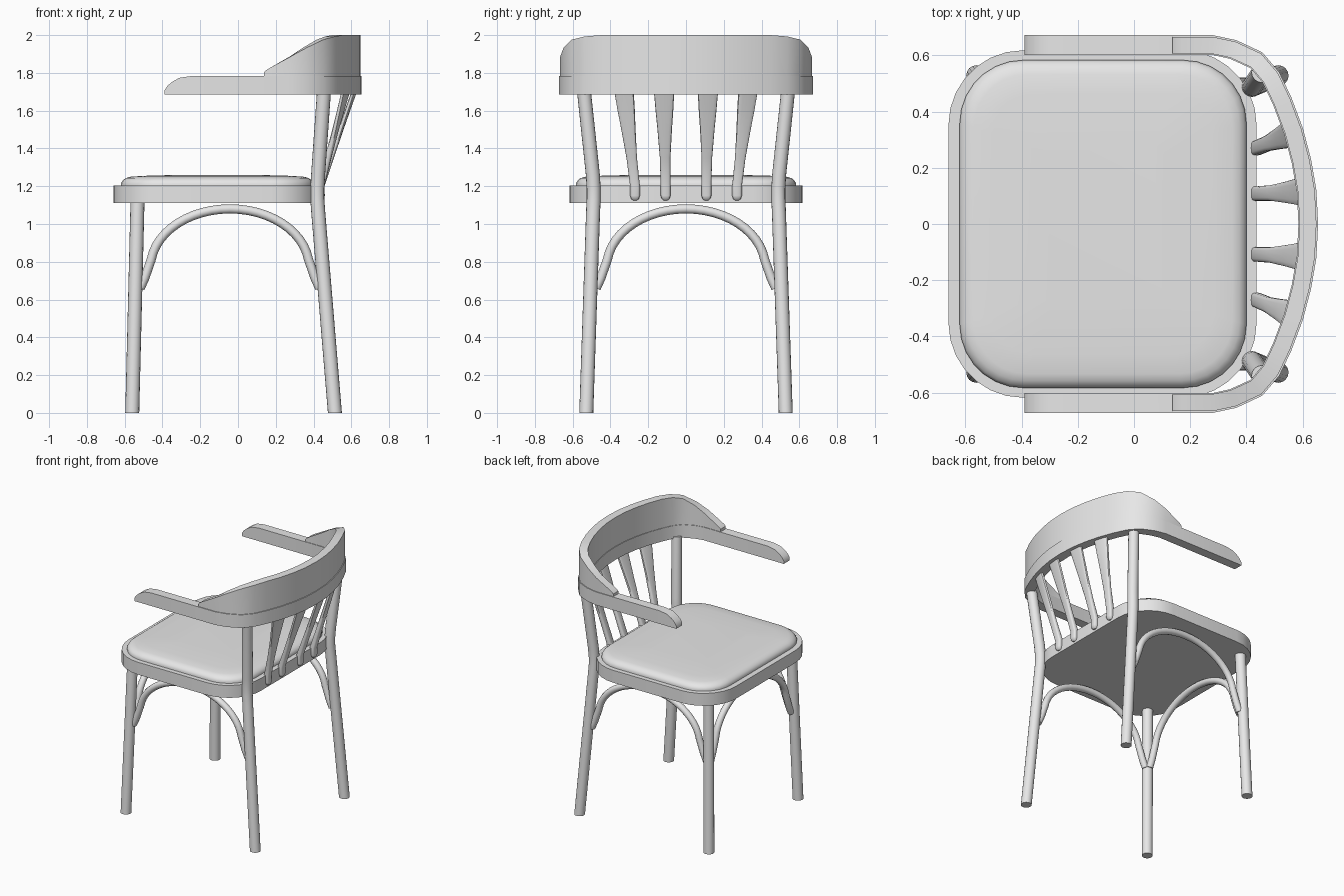
import bpy, bmesh, math
from mathutils import Vector

cube = bpy.data.objects.get("Cube")
if cube:
    bpy.data.objects.remove(cube, do_unlink=True)

grey = bpy.data.materials.new("plain_grey")
grey.use_nodes = True
grey.diffuse_color = (0.8, 0.8, 0.8, 1)
grey.node_tree.nodes["Principled BSDF"].inputs["Base Color"].default_value = grey.diffuse_color


def loft(name, rings, angle=35):
    """Skin a list of equal closed rings, cap both ends and smooth."""
    bm = bmesh.new()
    loops = [[bm.verts.new(p) for p in ring] for ring in rings]
    n = len(loops[0])
    for a, b in zip(loops, loops[1:]):
        for i in range(n):
            j = (i + 1) % n
            bm.faces.new((a[i], a[j], b[j], b[i]))
    bm.faces.new(loops[0][::-1])
    bm.faces.new(loops[-1])
    bmesh.ops.recalc_face_normals(bm, faces=bm.faces)
    mesh = bpy.data.meshes.new(name)
    bm.to_mesh(mesh)
    bm.free()
    mesh.materials.append(grey)
    obj = bpy.data.objects.new(name, mesh)
    bpy.context.collection.objects.link(obj)
    bpy.ops.object.select_all(action='DESELECT')
    obj.select_set(True)
    bpy.context.view_layer.objects.active = obj
    bpy.ops.object.shade_smooth_by_angle(angle=math.radians(angle))
    return obj


def tube(name, points, radius, side, sides=16):
    """Round rod along points; side is a direction never parallel to the path."""
    pts = [Vector(p) for p in points]
    rings = []
    for i, p in enumerate(pts):
        t = (pts[min(i + 1, len(pts) - 1)] - pts[max(i - 1, 0)]).normalized()
        if i in (0, len(pts) - 1) and name.endswith("leg"):
            t = Vector((0, 0, 1))  # feet and tops cut level
        u = Vector(side).cross(t).normalized()
        v = t.cross(u)
        rings.append([p + radius * (u * math.cos(a) + v * math.sin(a))
                      for a in (math.tau * k / sides for k in range(sides))])
    return loft(name, rings)


def rounded_rect(cx, hx, hy, r, z, segs=7):
    ring = []
    for q, (sx, sy) in enumerate(((1, 1), (-1, 1), (-1, -1), (1, -1))):
        for k in range(segs + 1):
            a = math.pi / 2 * (q + k / segs)
            ring.append((cx + sx * (hx - r) + r * math.cos(a),
                         sy * (hy - r) + r * math.sin(a), z))
    return ring


def lerp(table, x):
    """Piecewise linear lookup in sorted (x, value) pairs."""
    if x <= table[0][0]:
        return table[0][1]
    for (x0, v0), (x1, v1) in zip(table, table[1:]):
        if x <= x1:
            return v0 + (v1 - v0) * (x - x0) / (x1 - x0)
    return table[-1][1]


# Seat frame and padded cushion
loft("seat_frame", [rounded_rect(-0.112, 0.548, 0.618, 0.265, z) for z in (1.11, 1.203)])
pad = [(0, 1.2), (0, 1.215), (0.008, 1.23), (0.025, 1.243), (0.05, 1.25), (0.12, 1.255), (0.3, 1.26)]
loft("seat_cushion", [rounded_rect(-0.11, 0.51 - i, 0.583 - i, max(0.225 - i * 0.7, 0.03), z)
                      for i, z in pad], 50)

# Legs: short front pair, bent rear pair reaching the rail
rear = [(0.513, 0.528, 0), (0.425, 0.492, 1.06), (0.42, 0.489, 1.13),
        (0.42, 0.489, 1.19), (0.424, 0.493, 1.26), (0.455, 0.54, 1.7)]
for s, label in ((1, "left"), (-1, "right")):
    tube(label + "_front_leg", [(-0.56, s * 0.528, 0), (-0.532, s * 0.49, 1.12)], 0.037, (0, 1, 0))
    tube(label + "_rear_leg", [(x, s * y, z) for x, y, z in rear], 0.037, (0, 1, 0))

# Bent arches under the seat: both sides and the front
half = [(0.475, 0.66), (0.45, 0.715)]
arc = [(0.42 * math.cos(a), 0.77 + 0.31 * math.sin(a))
       for a in (math.radians(8 + 164 * k / 24) for k in range(25))]
arch = half + arc + [(-d, z) for d, z in half[::-1]]
for s, label in ((1, "left"), (-1, "right")):
    tube(label + "_arch", [(d - 0.043, s * 0.498, z) for d, z in arch], 0.024, (0, 1, 0), 12)
tube("front_arch", [(-0.538, d, z) for d, z in arch], 0.024, (1, 0, 0), 12)

# Outer plan of the back, from the centre to the start of the arm
bend = [(0.655, 0), (0.649, 0.12), (0.63, 0.23), (0.601, 0.34), (0.56, 0.45),
        (0.517, 0.54), (0.456, 0.611), (0.364, 0.654), (0.28, 0.672)]


def rail(name, tops, base, inset, thick):
    """Horseshoe band whose top height follows x."""
    side = bend + [(x, 0.672) for x, _ in reversed(tops) if x < 0.27]
    path = [Vector((x, -y)) for x, y in side[:0:-1]] + [Vector(p) for p in side]
    rings = []
    for i, p in enumerate(path):
        t = (path[min(i + 1, len(path) - 1)] - path[max(i - 1, 0)]).normalized()
        n = Vector((t.y, -t.x))
        o, q = p - n * inset, p - n * (inset + thick)
        z = lerp(tops, p.x)
        rings.append([(o.x, o.y, base), (o.x, o.y, z), (q.x, q.y, z), (q.x, q.y, base)])
    return loft(name, rings)


rail("arm_rail", [(-0.39, 1.707), (-0.375, 1.73), (-0.35, 1.752), (-0.31, 1.774),
                  (-0.25, 1.783)], 1.685, 0, 0.07)
rail("back_rest", [(0.137, 1.803), (0.15, 1.815), (0.17, 1.827), (0.42, 1.963),
                   (0.49, 1.988), (0.56, 2.0)], 1.78, 0.006, 0.06)

# Flared back slats: (height, width, thickness)
shape = [(1.125, 0.02, 0.015), (1.133, 0.04, 0.035), (1.15, 0.052, 0.045), (1.2, 0.052, 0.042),
         (1.35, 0.056, 0.035), (1.5, 0.077, 0.029), (1.6, 0.094, 0.026), (1.7, 0.108, 0.024)]


def power(v):
    return math.copysign(abs(v) ** 0.6, v)


slats = (("outer", 0.27, 0.328, 0.57), ("inner", 0.108, 0.116, 0.615))
for s, label in ((1, "left"), (-1, "right")):
    for place, low, high, top_x in slats:
        rings = []
        for z, w, d in shape:
            f = max(0, (z - 1.2) / 0.5)
            cx, cy = 0.437 + (top_x - 0.437) * f, s * (low + (high - low) * f)
            turn = f * s * math.asin(high / 1.07)
            ring = []
            for k in range(16):
                a = math.tau * k / 16
                u, v = d / 2 * power(math.cos(a)), w / 2 * power(math.sin(a))
                ring.append((cx + u * math.cos(turn) - v * math.sin(turn),
                             cy + u * math.sin(turn) + v * math.cos(turn), z))
            rings.append(ring)
        loft(label + "_" + place + "_slat", rings)
